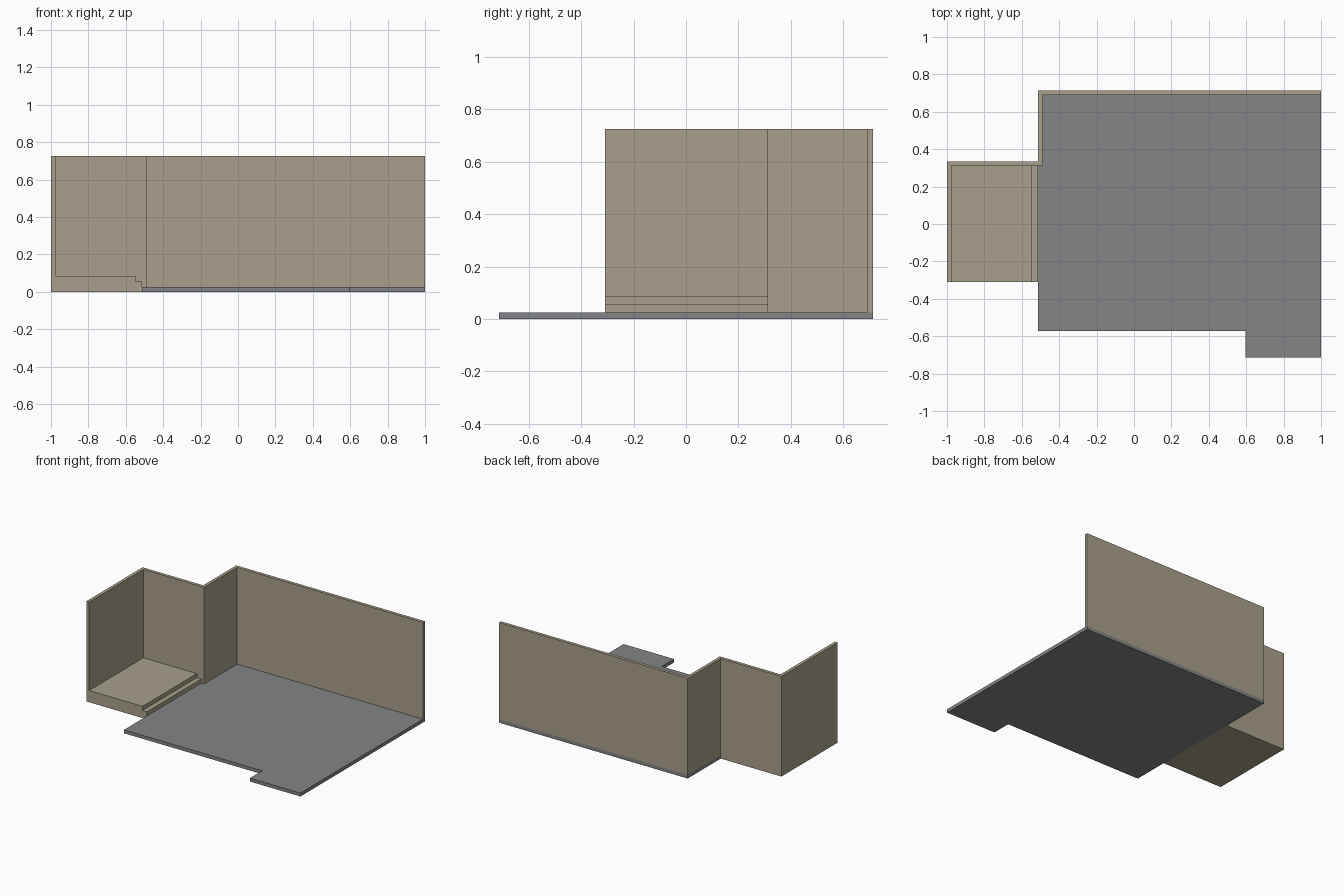
import bpy, bmesh, math
from mathutils import Vector

if "Cube" in bpy.data.objects:
    bpy.data.objects.remove(bpy.data.objects["Cube"])


def material(name, rgb):
    m = bpy.data.materials.new(name)
    m.diffuse_color = (*rgb, 1.0)
    m.use_nodes = True
    m.node_tree.nodes["Principled BSDF"].inputs["Base Color"].default_value = m.diffuse_color
    return m


def prism(name, points, direction, mat):
    """Extrude a closed 3D outline along a direction into a solid."""
    bm = bmesh.new()
    face = bm.faces.new([bm.verts.new(p) for p in points])
    new = bmesh.ops.extrude_face_region(bm, geom=[face])["geom"]
    moved = [g for g in new if isinstance(g, bmesh.types.BMVert)]
    bmesh.ops.translate(bm, verts=moved, vec=Vector(direction))
    bmesh.ops.recalc_face_normals(bm, faces=bm.faces)
    mesh = bpy.data.meshes.new(name)
    bm.to_mesh(mesh)
    bm.free()
    mesh.materials.append(mat)
    obj = bpy.data.objects.new(name, mesh)
    bpy.context.collection.objects.link(obj)
    return obj


tan = material("warm_plaster", (0.392, 0.352, 0.262))
grey = material("grey_floor", (0.230, 0.232, 0.240))

FLOOR, TOP = 0.025, 0.726      # floor surface and wall top
T = 0.023                      # wall thickness
L, R, B = -0.513, 1.0, 0.713   # floor left, right and back edges
AB, AF = 0.335, -0.309         # alcove back and front

# main floor slab with a tab at the front right corner
floor_plan = [(L, B), (L, -0.573), (0.595, -0.573), (0.595, -B), (R, -B), (R, B)]
prism("floor", [(x, y, 0) for x, y in floor_plan], (0, 0, FLOOR), grey)

# one continuous zigzag wall
wall_plan = [(R, B), (L, B), (L, AB), (-1, AB), (-1, AF), (-1 + T, AF),
             (-1 + T, AB - T), (L + T, AB - T), (L + T, B - T), (R, B - T)]
walls = prism("walls", [(x, y, FLOOR) for x, y in wall_plan], (0, 0, TOP - FLOOR), tan)

# raised alcove platform with a step, profile seen from the front
step_profile = [(-1, 0), (L, 0), (L, 0.055), (-0.549, 0.055), (-0.549, 0.085), (-1, 0.085)]
platform = prism("alcove_platform", [(x, AF, z) for x, z in step_profile], (0, AB - AF, 0), tan)

# merge the platform into the walls so flush faces are continuous
union = walls.modifiers.new("join_platform", 'BOOLEAN')
union.operation = 'UNION'
union.solver = 'EXACT'
union.object = platform
bpy.context.view_layer.update()
merged = bpy.data.meshes.new_from_object(
    walls.evaluated_get(bpy.context.evaluated_depsgraph_get()))
walls.modifiers.clear()
walls.data = merged
bpy.data.objects.remove(platform)
walls.name = "walls_and_platform"

# clean coplanar seams
bm = bmesh.new()
bm.from_mesh(merged)
bmesh.ops.remove_doubles(bm, verts=bm.verts, dist=0.0001)
bmesh.ops.dissolve_limit(bm, angle_limit=math.radians(1), verts=bm.verts, edges=bm.edges)
bm.to_mesh(merged)
bm.free()
